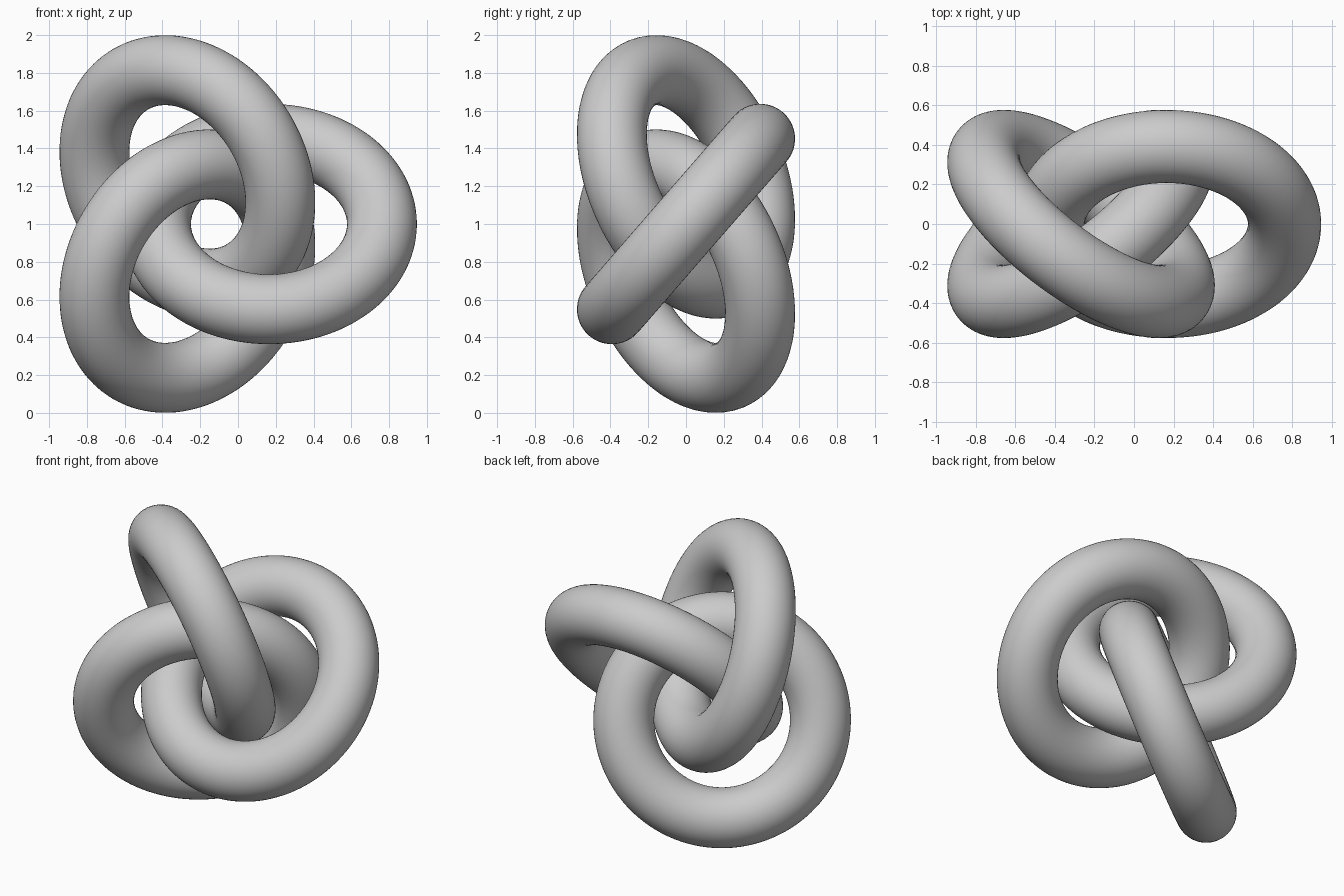
import bpy
from math import radians
from mathutils import Matrix

if "Cube" in bpy.data.objects:
    bpy.data.objects.remove(bpy.data.objects["Cube"])

R, r = 0.598, 0.185          # ring radius, tube radius
TILT = radians(49)           # lean of each ring
OFFSET = 0.288               # ring centre distance from the shared axis
AXIS = Matrix.Translation((-0.124, 0, 1))

# three interlocked rings, repeated around the front-to-back axis
for i, name in enumerate(("right_ring", "upper_ring", "lower_ring")):
    bpy.ops.mesh.primitive_torus_add(major_radius=R, minor_radius=r,
                                     major_segments=128, minor_segments=48)
    ring = bpy.context.object
    ring.name = name
    ring.matrix_world = (AXIS @ Matrix.Rotation(radians(-120 * i), 4, 'Y')
                         @ Matrix.Translation((OFFSET, 0, 0))
                         @ Matrix.Rotation(TILT, 4, 'X'))
    bpy.ops.object.shade_smooth()
